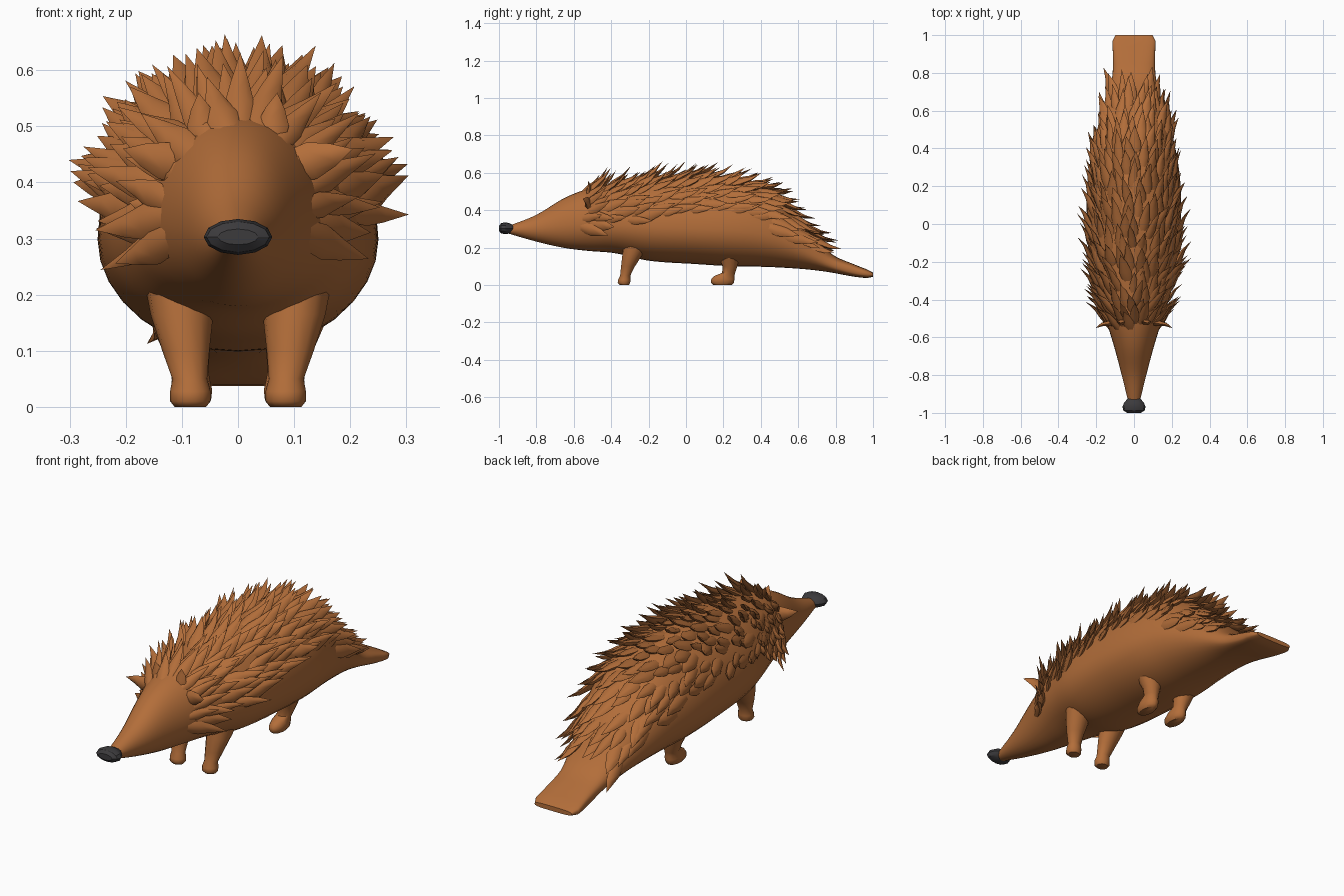
import bpy, bmesh, math, random
from mathutils import Vector

if "Cube" in bpy.data.objects:
    bpy.data.objects.remove(bpy.data.objects["Cube"])

random.seed(4)


def material(name, rgb):
    m = bpy.data.materials.new(name)
    m.diffuse_color = (*rgb, 1)
    m.use_nodes = True
    m.node_tree.nodes["Principled BSDF"].inputs["Base Color"].default_value = m.diffuse_color
    return m


BROWN = material("rust brown", (0.45, 0.155, 0.042))
DARK = material("nose charcoal", (0.045, 0.043, 0.046))


def finish(name, bm, mat, angle=40):
    bmesh.ops.recalc_face_normals(bm, faces=bm.faces)
    me = bpy.data.meshes.new(name)
    bm.to_mesh(me)
    bm.free()
    ob = bpy.data.objects.new(name, me)
    bpy.context.collection.objects.link(ob)
    me.materials.append(mat)
    bpy.ops.object.select_all(action='DESELECT')
    ob.select_set(True)
    bpy.context.view_layer.objects.active = ob
    bpy.ops.object.shade_smooth_by_angle(angle=math.radians(angle))
    return ob


def skin(bm, rings):
    """Join rings of points into a closed tube; a one-point ring is a tip."""
    vs = [[bm.verts.new(p) for p in r] for r in rings]
    for a, b in zip(vs, vs[1:]):
        n = len(a)
        for i in range(n):
            j = (i + 1) % n
            if len(b) == 1:
                bm.faces.new((a[i], a[j], b[0]))
            else:
                bm.faces.new((a[i], a[j], b[j], b[i]))
    bm.faces.new(vs[0])
    if len(vs[-1]) > 2:
        bm.faces.new(vs[-1])


# Body stations: y, top z, bottom z, widest z, half width, squareness
ST = [(-0.95, 0.315, 0.275, 0.295, 0.028, 1),
      (-0.80, 0.375, 0.232, 0.30, 0.065, 1),
      (-0.65, 0.465, 0.198, 0.32, 0.105, 1),
      (-0.52, 0.515, 0.182, 0.33, 0.145, 1),
      (-0.38, 0.54, 0.17, 0.32, 0.19, 1),
      (-0.20, 0.565, 0.13, 0.31, 0.235, 1),
      (0.05, 0.585, 0.112, 0.30, 0.25, 1),
      (0.25, 0.565, 0.10, 0.29, 0.243, 1),
      (0.42, 0.515, 0.097, 0.27, 0.215, 1),
      (0.56, 0.40, 0.09, 0.22, 0.178, 1),
      (0.68, 0.27, 0.08, 0.16, 0.14, 0.95),
      (0.78, 0.165, 0.066, 0.11, 0.115, 0.8),
      (0.90, 0.11, 0.044, 0.075, 0.112, 0.6),
      (0.98, 0.078, 0.037, 0.057, 0.113, 0.6),
      (1.00, 0.066, 0.044, 0.055, 0.098, 0.6)]


def station(y):
    """Smooth interpolation between the body stations."""
    n = len(ST)
    k = max(i for i in range(n - 1) if ST[i][0] <= y or i == 0)
    a, b = ST[k], ST[k + 1]
    p, q = ST[max(k - 1, 0)], ST[min(k + 2, n - 1)]
    h = b[0] - a[0]
    t = (y - a[0]) / h
    out = []
    for c in range(1, 6):
        m0 = (b[c] - p[c]) / (b[0] - p[0]) * h
        m1 = (q[c] - a[c]) / (q[0] - a[0]) * h
        out.append((2*t**3 - 3*t*t + 1) * a[c] + (t**3 - 2*t*t + t) * m0
                   + (3*t*t - 2*t**3) * b[c] + (t**3 - t*t) * m1)
    return out


def surf(y, ang):
    top, bot, mid, w, e = station(y)
    c, s = math.cos(ang), math.sin(ang)
    x = w * math.copysign(abs(c) ** e, c)
    z = math.copysign(abs(s) ** e, s)
    return Vector((x, y, mid + z * ((top - mid) if s > 0 else (mid - bot))))


# Body with snout and flat tail
bm = bmesh.new()
N, ROWS = 32, 64
skin(bm, [[surf(-0.95 + 1.95 * r / ROWS, 2 * math.pi * i / N) for i in range(N)]
          for r in range(ROWS + 1)])
finish("body", bm, BROWN)


# Spines: curved flattened thorns lying back over the upper body
def spine(bm, root, out, back, length, width, lift):
    side = out.cross(back).normalized()
    d = (back + out * lift).normalized()
    up = side.cross(d).normalized()
    if up.dot(out) < 0:
        up = -up
    rings = []
    for t, k in ((-0.15, 0.8), (0.3, 1.0), (0.65, 0.62)):
        c = root + d * length * t - out * 0.008
        rings.append([c + side * width * k * math.cos(a) + up * width * 0.5 * k * math.sin(a)
                      for a in (i * math.pi / 3 for i in range(6))])
    rings.append([root + d * length + out * length * 0.06])
    skin(bm, rings)


EDGE = [(-0.6, 0.28), (-0.45, 0.29), (-0.3, 0.35), (0, 0.40), (0.3, 0.37), (0.55, 0.26), (0.8, 0.10)]


def edge_z(y):
    for (a, za), (b, zb) in zip(EDGE, EDGE[1:]):
        if y <= b:
            return za + (zb - za) * (y - a) / (b - a)
    return 0.1


bm = bmesh.new()
rows = 22
for r in range(rows):
    y0 = -0.54 + 1.21 * r / (rows - 1)
    count = 15 if y0 < 0.45 else 11
    for i in range(count):
        a = math.radians(-25 + 230 * (i + 0.5 * (r % 2) + random.uniform(-0.25, 0.25)) / (count - 0.5))
        y = max(-0.55, min(0.69, y0 + random.uniform(-0.025, 0.025)))
        p = surf(y, a)
        if p.z < edge_z(y):
            continue
        back = (surf(y + 0.02, a) - surf(y - 0.02, a)).normalized()
        around = surf(y, a + 0.03) - surf(y, a - 0.03)
        out = around.cross(back).normalized()
        if out.dot(p - Vector((0, y, station(y)[2]))) < 0:
            out = -out
        back = (back + around.normalized() * random.uniform(-0.25, 0.25)).normalized()
        lift = random.uniform(0.25, 0.55) + (0.2 if r < 2 else 0)
        # sides lie flatter than the crest
        lift *= 0.55 + 0.45 * max(0, math.sin(a))
        spine(bm, p, out, back, random.uniform(0.12, 0.175), random.uniform(0.022, 0.034), lift)
finish("spines", bm, BROWN, 50)

# Ears: short pointed flaps flaring out at the sides of the head
for s, label in ((-1, "left"), (1, "right")):
    bm = bmesh.new()
    for root, tip, w in (((0.10, -0.53, 0.43), (0.205, -0.545, 0.46), 0.034),
                         ((0.12, -0.50, 0.35), (0.195, -0.46, 0.365), 0.028),
                         ((0.06, -0.53, 0.48), (0.07, -0.52, 0.56), 0.028)):
        p, q = Vector(root), Vector(tip)
        p.x *= s
        q.x *= s
        spine(bm, p, Vector((0, -1, 0)), (q - p).normalized(), (q - p).length, w, 0.0)
    finish("ear_tufts_" + label, bm, BROWN, 50)


# Legs: lofted ovals from hip to foot (x, y, z, radius x, radius y)
def leg(name, pts, s):
    bm = bmesh.new()
    skin(bm, [[(s * x + rx * math.cos(t), y + ry * math.sin(t), z)
               for t in (2 * math.pi * i / 14 for i in range(14))] for x, y, z, rx, ry in pts])
    finish(name, bm, BROWN, 50)


FRONT = [(0.105, -0.25, 0.24, 0.065, 0.08), (0.10, -0.285, 0.165, 0.056, 0.056),
         (0.093, -0.31, 0.10, 0.042, 0.038), (0.086, -0.325, 0.05, 0.031, 0.028),
         (0.085, -0.33, 0.028, 0.036, 0.034), (0.085, -0.332, 0.010, 0.036, 0.034),
         (0.085, -0.33, 0.0, 0.028, 0.026)]
REAR = [(0.10, 0.23, 0.16, 0.06, 0.06), (0.092, 0.235, 0.10, 0.042, 0.04),
        (0.086, 0.228, 0.065, 0.033, 0.036), (0.084, 0.205, 0.048, 0.034, 0.055),
        (0.083, 0.197, 0.03, 0.037, 0.064), (0.083, 0.195, 0.012, 0.035, 0.062),
        (0.083, 0.195, 0.0, 0.026, 0.05)]
for s, label in ((-1, "left"), (1, "right")):
    leg("front_leg_" + label, FRONT, s)
    leg("rear_leg_" + label, REAR, s)

# Nose: wide faceted button on the snout tip
bm = bmesh.new()
skin(bm, [[(rx * math.cos(t), y, 0.303 + rz * math.sin(t))
           for t in (2 * math.pi * i / 12 for i in range(12))]
          for y, rx, rz in ((-0.925, 0.034, 0.018), (-0.945, 0.052, 0.028), (-0.968, 0.061, 0.032),
                            (-0.988, 0.056, 0.027), (-1.0, 0.036, 0.014))])
finish("nose", bm, DARK, 30)
